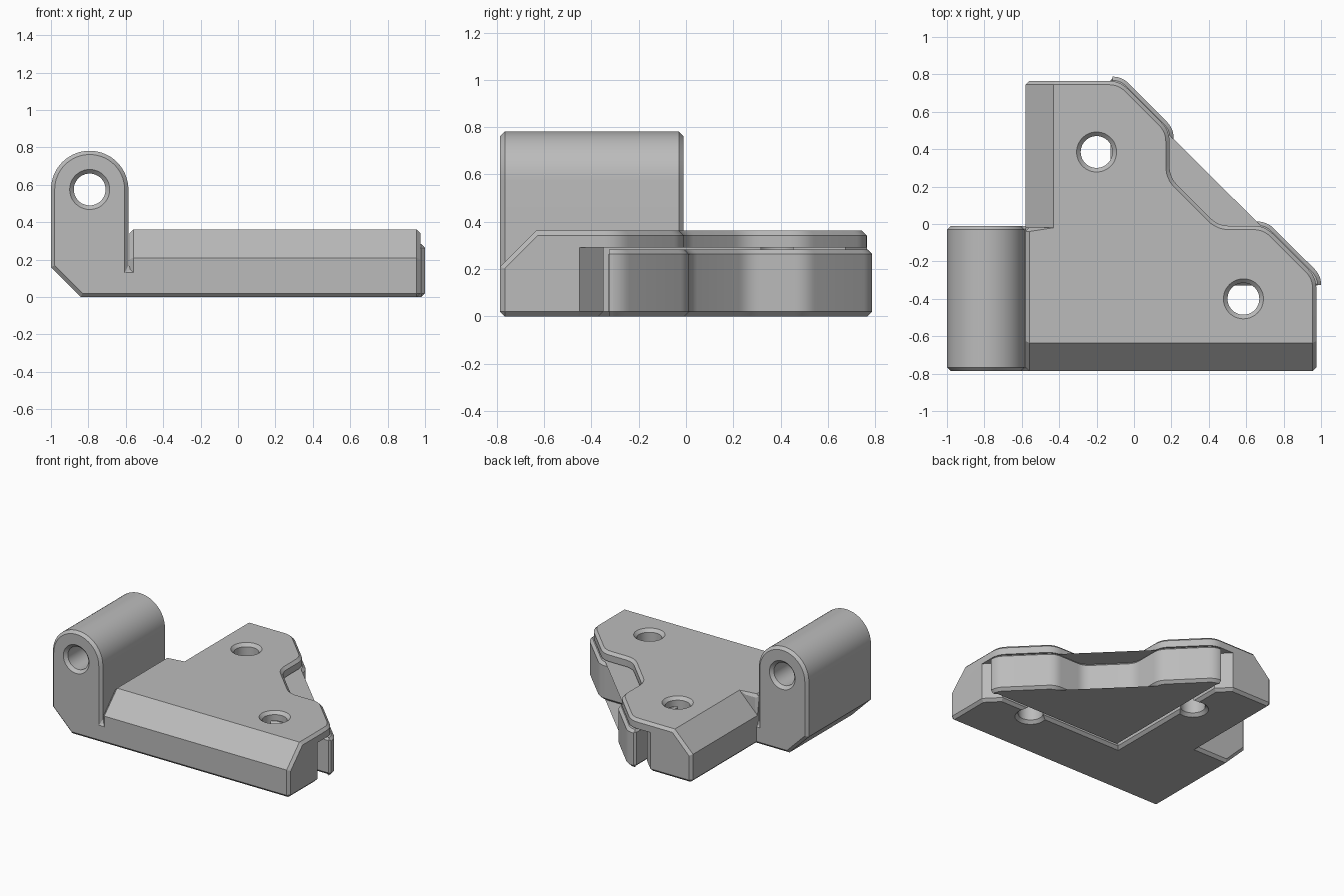
import bpy, bmesh, math
from mathutils import Vector

old = bpy.data.objects.get("Cube")
if old:
    bpy.data.objects.remove(old)

grey = bpy.data.materials.new("plain grey")
grey.use_nodes = True
grey.diffuse_color = (0.5, 0.5, 0.5, 1)
grey.node_tree.nodes["Principled BSDF"].inputs["Base Color"].default_value = (0.5, 0.5, 0.5, 1)

AXES = {"x": lambda a, b, h: (h, a, b),
        "y": lambda a, b, h: (a, h, b),
        "z": lambda a, b, h: (a, b, h)}


def loft(name, rings, axis="z"):
    """Solid from rings of 2D points, each at a height along the axis."""
    bm = bmesh.new()
    loops = [[bm.verts.new(AXES[axis](a, b, h)) for a, b in pts] for pts, h in rings]
    n = len(loops[0])
    for low, high in zip(loops, loops[1:]):
        for i in range(n):
            j = (i + 1) % n
            bm.faces.new((low[i], low[j], high[j], high[i]))
    bm.faces.new(loops[0])
    bm.faces.new(loops[-1])
    bmesh.ops.recalc_face_normals(bm, faces=bm.faces)
    mesh = bpy.data.meshes.new(name)
    bm.to_mesh(mesh)
    bm.free()
    mesh.materials.append(grey)
    obj = bpy.data.objects.new(name, mesh)
    bpy.context.collection.objects.link(obj)
    return obj


def prism(name, pts, low, high, axis="z"):
    return loft(name, [(pts, low), (pts, high)], axis)


def fillet(pts, rounded, setback=0.06, steps=6):
    """Round the listed corners of a polygon."""
    out = []
    for i, p in enumerate(pts):
        p = Vector(p)
        if i not in rounded:
            out.append(p)
            continue
        start = p + (Vector(pts[i - 1]) - p).normalized() * setback
        end = p + (Vector(pts[(i + 1) % len(pts)]) - p).normalized() * setback
        for k in range(steps + 1):
            t = k / steps
            out.append(start * (1 - t) ** 2 + p * 2 * t * (1 - t) + end * t * t)
    return out


def grow(pts, d):
    """Mitred outward offset of a counter-clockwise polygon."""
    out = []
    for i, p in enumerate(pts):
        p = Vector(p)
        u = (p - Vector(pts[i - 1])).normalized()
        v = (Vector(pts[(i + 1) % len(pts)]) - p).normalized()
        n1, n2 = Vector((u.y, -u.x)), Vector((v.y, -v.x))
        out.append(p + (n1 + n2) * (d / (1 + n1.dot(n2))))
    return out


def circle(a, b, r, n=48):
    return [(a + r * math.cos(math.tau * i / n), b + r * math.sin(math.tau * i / n))
            for i in range(n)]


def hole(name, a, b, low, high, axis):
    """Cutter for a through hole with chamfered rims."""
    rims = [(0.127, low - 0.02), (0.085, low + 0.022), (0.085, high - 0.022), (0.127, high + 0.02)]
    return loft(name, [(circle(a, b, r), h) for r, h in rims], axis)


cutters = []


def cut(obj, cutter):
    m = obj.modifiers.new("cut", "BOOLEAN")
    m.operation, m.solver, m.object = "DIFFERENCE", "EXACT", cutter
    cutter.hide_render = True
    cutters.append(cutter)


def chamfer(obj, width=0.02):
    m = obj.modifiers.new("chamfer", "BEVEL")
    m.width, m.segments, m.limit_method = width, 1, "ANGLE"
    m.angle_limit = math.radians(50)
    m.use_clamp_overlap = False


# Main bracket plate with a stepped diagonal side
outline = [(-0.58, -0.787), (0.975, -0.787), (0.975, -0.285), (0.7, -0.01), (0.45, -0.01),
           (0.19, 0.25), (0.19, 0.5), (-0.075, 0.765), (-0.58, 0.765)]
body = prism("bracket_body", fillet(outline, range(2, 8)), 0, 0.362)
cut(body, prism("front_slope", [(-0.9, 0.097), (-0.53, 0.467), (-0.9, 0.467)], -2, 2, "x"))
cut(body, prism("side_slope", [(-0.68, 0.112), (-0.33, 0.462), (-0.68, 0.462)], -0.02, 2, "y"))
chamfer(body)

# Open pocket beneath the plate, flared at both mouths
pocket = [(-0.15, -0.35), (0.875, -0.35), (0.975, -0.45), (1.3, -0.45), (1.3, 1.1),
          (-0.25, 1.1), (-0.25, 0.775), (-0.15, 0.675)]
cut(body, loft("pocket", [(grow(pocket, 0.04), -0.02), (pocket, 0.02), (pocket, 0.292)]))

# Two screw holes
for i, (x, y) in enumerate([(-0.2, 0.385), (0.585, -0.4)]):
    cut(body, hole(f"screw_hole_{i}", x, y, 0, 0.362, "z"))

# Clamp block seated in the pocket, following the stepped side
block = [(-0.125, -0.328), (1, -0.328), (1, -0.275), (0.71, 0.013), (0.46, 0.013),
         (0.212, 0.26), (0.212, 0.51), (-0.065, 0.788), (-0.125, 0.788)]
clamp = prism("clamp_block", fillet(block, range(2, 8), 0.05), 0, 0.283)
chamfer(clamp)

# Hinge barrel with an arched top and a foot running into the plate
cx, cz, r = -0.793, 0.575, 0.207
arch = [(cx + r * math.cos(math.pi * i / 32), cz + r * math.sin(math.pi * i / 32))
        for i in range(33)]
hinge = prism("hinge_barrel", [(-0.84, 0), (-0.5, 0), (-0.5, 0.15), (cx + r, 0.15)]
              + arch + [(-1, 0.16)], -0.787, -0.01, "y")
chamfer(hinge)
cut(hinge, hole("hinge_hole", cx, cz, -0.787, -0.01, "y"))

# Apply the modifiers, drop the cutters, smooth the round faces
parts = [body, clamp, hinge]
deps = bpy.context.evaluated_depsgraph_get()
meshes = [bpy.data.meshes.new_from_object(p.evaluated_get(deps)) for p in parts]
for part, mesh in zip(parts, meshes):
    part.modifiers.clear()
    part.data = mesh
for c in cutters:
    bpy.data.objects.remove(c)
bpy.ops.object.select_all(action="DESELECT")
for part in parts:
    part.select_set(True)
bpy.context.view_layer.objects.active = body
bpy.ops.object.shade_smooth_by_angle(angle=math.radians(25))
